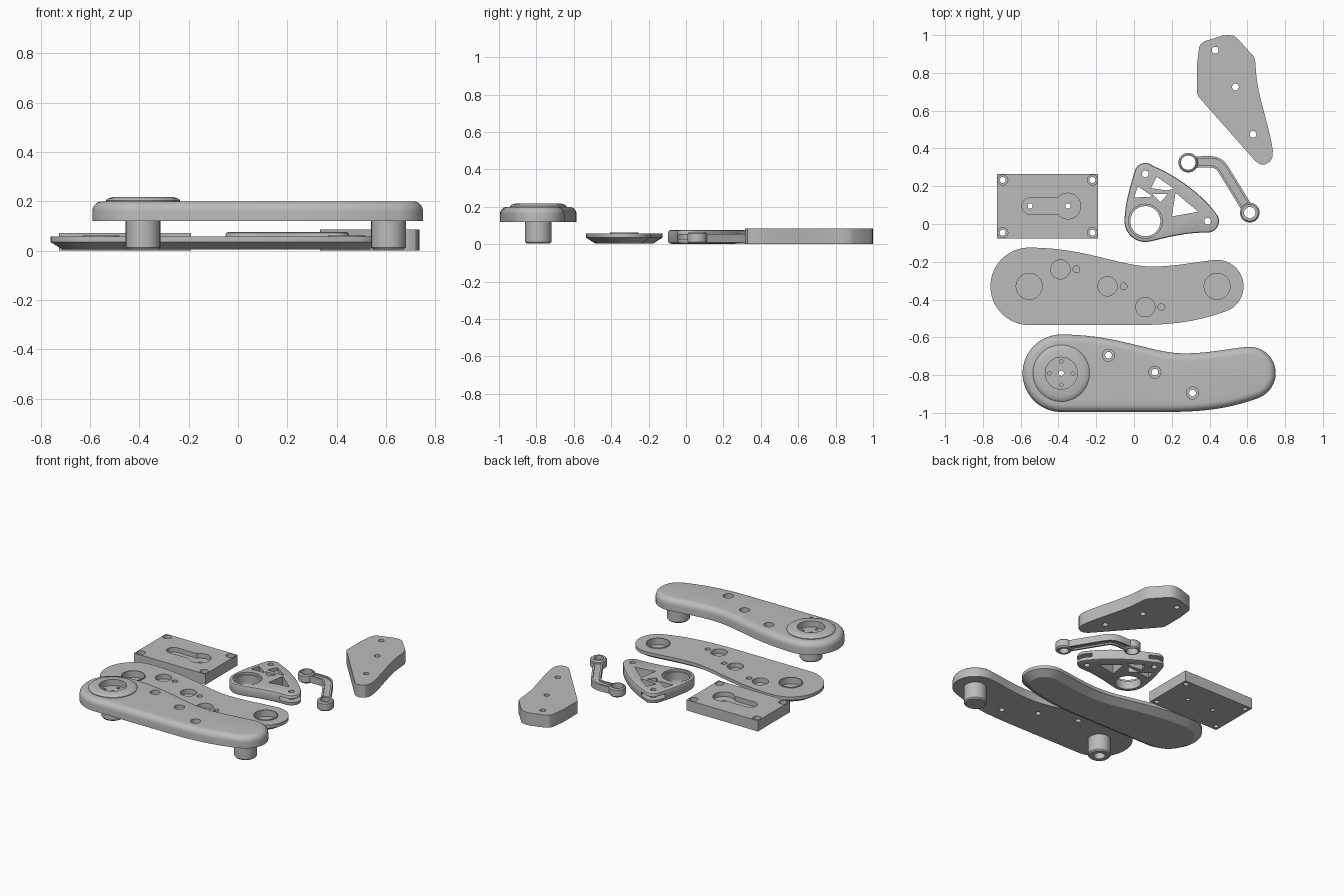
import bpy, bmesh, math
from mathutils import Vector
from mathutils.geometry import interpolate_bezier

if "Cube" in bpy.data.objects:
    bpy.data.objects.remove(bpy.data.objects["Cube"])

grey = bpy.data.materials.new("plain grey")
grey.diffuse_color = (0.5, 0.5, 0.5, 1)
grey.use_nodes = True
grey.node_tree.nodes["Principled BSDF"].inputs["Base Color"].default_value = grey.diffuse_color


# ---- 2D outline helpers ----
def arc(cx, cy, r, a0, a1, n=24):
    return [(cx + r * math.cos(math.radians(a0 + (a1 - a0) * i / n)),
             cy + r * math.sin(math.radians(a0 + (a1 - a0) * i / n))) for i in range(n + 1)]


def circle(cx, cy, r, n=40):
    return arc(cx, cy, r, 0, 360, n)[:-1]


def curve(a, b, c, d, n=14):
    pts = [Vector((*p, 0)) for p in (a, b, c, d)]
    return [(p.x, p.y) for p in interpolate_bezier(*pts, n)]


def tidy(pts):
    """Drop doubled points and make the loop run counter-clockwise."""
    out = []
    for p in pts:
        if not out or math.dist(p, out[-1]) > 1e-4:
            out.append(p)
    if math.dist(out[0], out[-1]) < 1e-4:
        out.pop()
    area = sum(a[0] * b[1] - b[0] * a[1] for a, b in zip(out, out[1:] + out[:1]))
    return out if area > 0 else out[::-1]


def ribbon(path, w):
    """Band of half width w along a path."""
    left, right = [], []
    for i, p in enumerate(path):
        a, b = Vector(path[max(i - 1, 0)]), Vector(path[min(i + 1, len(path) - 1)])
        t = (b - a).normalized()
        left.append((p[0] - t.y * w, p[1] + t.x * w))
        right.append((p[0] + t.y * w, p[1] - t.x * w))
    return right + left[::-1]


# ---- solid helpers ----
def loft(name, outline, levels):
    """Stack copies of an outline; levels are (inset, z) from bottom to top."""
    pts = tidy(outline)
    n = len(pts)
    bm = bmesh.new()
    rings = []
    for inset, z in levels:
        ring = []
        for i, p in enumerate(pts):
            t = (Vector(pts[(i + 1) % n]) - Vector(pts[i - 1])).normalized()
            ring.append(bm.verts.new((p[0] - t.y * inset, p[1] + t.x * inset, z)))
        rings.append(ring)
    bm.faces.new(rings[0][::-1])
    bm.faces.new(rings[-1])
    for lo, hi in zip(rings, rings[1:]):
        for i in range(n):
            j = (i + 1) % n
            bm.faces.new((lo[i], lo[j], hi[j], hi[i]))
    me = bpy.data.meshes.new(name)
    bm.to_mesh(me)
    bm.free()
    me.materials.append(grey)
    ob = bpy.data.objects.new(name, me)
    bpy.context.collection.objects.link(ob)
    return ob


def solid(outline, z0, z1):
    return loft("helper", outline, [(0, z0), (0, z1)])


def hole(x, y, r, z0=-0.1, z1=0.4):
    return solid(circle(x, y, r, 32), z0, z1)


def finish(ob, steps):
    """Apply (operation, helper) booleans in order, then smooth by angle."""
    for op, helper in steps:
        m = ob.modifiers.new("bool", 'BOOLEAN')
        m.operation, m.object, m.solver = op, helper, 'EXACT'
    dg = bpy.context.evaluated_depsgraph_get()
    dg.update()
    me = bpy.data.meshes.new_from_object(ob.evaluated_get(dg))
    ob.modifiers.clear()
    ob.data = me
    for _, helper in steps:
        bpy.data.objects.remove(helper)
    bpy.ops.object.select_all(action='DESELECT')
    ob.select_set(True)
    bpy.context.view_layer.objects.active = ob
    bpy.ops.object.shade_smooth_by_angle(angle=math.radians(30))


def cuts(*helpers):
    return [('DIFFERENCE', h) for h in helpers]


def adds(*helpers):
    return [('UNION', h) for h in helpers]


def arm_outline(x, y):
    pts = arc(0, 0, 0.205, 90, 270, 36)
    pts += curve((0.55, -0.205), (0.75, -0.205), (0.88, -0.19), (1.043, -0.1316))
    pts += arc(0.995, 0, 0.14, -70, 95, 28)
    pts += curve((0.983, 0.1395), (0.88, 0.13), (0.78, 0.105), (0.65, 0.105))
    pts += curve((0.65, 0.105), (0.48, 0.105), (0.3, 0.205), (0, 0.205), 20)
    return [(px + x, py + y) for px, py in pts]


# ---- arm cover: rounded top, collar, two posts, screw holes ----
cx, cy, R = -0.385, -0.79, 0.04
round_top = [(R * (1 - math.cos(a)), 0.2 - R + R * math.sin(a))
             for a in (math.radians(15 * i) for i in range(7))]
cover = loft("arm_cover", arm_outline(cx, cy), [(0, 0.12)] + round_top)
collar = loft("helper", circle(cx, cy, 0.15, 48),
              [(0, 0.18), (0, 0.204), (0.008, 0.211), (0.028, 0.217)])
posts = [loft("helper", circle(px, cy, 0.07), [(0.007, 0.005), (0, 0.013), (0, 0.15)])
         for px in (cx, 0.61)]
steps = adds(collar, *posts)
steps += cuts(hole(cx, cy, 0.085, 0.175), hole(cx, cy, 0.014), hole(cx, cy, 0.035, -0.1, 0.05))
for dx, dy in ((1, 0), (-1, 0), (0, 1), (0, -1)):
    steps += cuts(hole(cx + 0.062 * dx, cy + 0.062 * dy, 0.01, 0.15))
for x, y in ((-0.135, -0.695), (0.11, -0.785), (0.31, -0.895)):
    steps += cuts(hole(x, y, 0.032, 0.17), hole(x, y, 0.018))
finish(cover, steps)

# ---- arm base: chamfered underside, blind sockets ----
bx, by = -0.555, -0.33
base = loft("arm_base", arm_outline(bx, by), [(0.05, 0.004), (0, 0.035), (0, 0.057)])
ends = (bx, bx + 0.995)
steps = adds(*[solid(circle(x, by, 0.075), 0.045, 0.062) for x in ends])
steps += cuts(*[hole(x, by, 0.069, 0.018) for x in ends])
for x, y in ((-0.39, -0.24), (-0.14, -0.33), (0.06, -0.44)):
    steps += cuts(hole(x, y, 0.051, 0.025), hole(x + 0.085, y, 0.018, 0.025))
finish(base, steps)

# ---- mounting block with keyhole pocket ----
x0, x1, y0, y1 = -0.725, -0.19, -0.078, 0.265
block = solid([(x0, y0), (x1, y0), (x1, y1), (x0, y1)], 0, 0.072)
block.name = "mounting_block"
slot = arc(-0.55, 0.095, 0.043, 90, 270) + arc(-0.35, 0.095, 0.068, -140.8, 140.8, 36)
steps = cuts(solid(slot, 0.04, 0.2), hole(-0.55, 0.095, 0.014), hole(-0.35, 0.095, 0.014))
for x in (x0 + 0.03, x1 - 0.03):
    for y in (y0 + 0.032, y1 - 0.032):
        steps += cuts(hole(x, y, 0.027, 0.045), hole(x, y, 0.016))
finish(block, steps)

# ---- truss bracket with ring and two forked corners ----
top_end = arc(0.06, 0.265, 0.058, 50, 165)
right_end = arc(0.39, 0.015, 0.06, -90, 40)
ring = arc(0.06, 0.015, 0.11, 180, 280)
outline = ring + curve(ring[-1], (0.15, -0.08), (0.25, -0.045), right_end[0])
outline += right_end + curve(right_end[-1], (0.37, 0.145), (0.24, 0.25), top_end[0])
outline += top_end + curve(top_end[-1], (-0.02, 0.2), (-0.05, 0.1), ring[0])
bracket = loft("truss_bracket", outline,
               [(0.01, 0.004), (0.003, 0.007), (0, 0.014), (0, 0.065), (0.003, 0.072), (0.01, 0.075)])
steps = cuts(hole(0.06, 0.015, 0.08), hole(0.06, 0.015, 0.09, 0.06))
windows = ([(0, 0.14), (0.02, 0.2), (0.1, 0.145)],
           [(0.09, 0.19), (0.12, 0.25), (0.215, 0.185), (0.17, 0.178)],
           [(0.14, 0.115), (0.095, 0.16), (0.18, 0.16)],
           [(0.22, 0.165), (0.34, 0.065), (0.2, 0.04)])
steps += cuts(*[solid(w, -0.1, 0.2) for w in windows])
for x, y in ((0.06, 0.265), (0.39, 0.015)):
    steps += cuts(hole(x, y, 0.075, 0.027, 0.052), hole(x, y, 0.018))
finish(bracket, steps)

# ---- bent link with two eyes and grooved faces ----
eyes = ((0.287, 0.325), (0.613, 0.06))
path = [eyes[0], (0.34, 0.328)]
path += curve((0.39, 0.33), (0.46, 0.33), (0.465, 0.3), (0.5, 0.245)) + [eyes[1]]
link = loft("bent_link", ribbon(path, 0.03), [(0, 0.01), (0, 0.055)])
groove = ribbon(path, 0.018)
steps = cuts(solid(groove, 0.045, 0.1), solid(groove, -0.1, 0.02))
steps += adds(*[loft("helper", circle(x, y, 0.052), [(0.008, 0.004), (0, 0.012), (0, 0.056), (0.008, 0.064)])
                for x, y in eyes])
steps += cuts(hole(*eyes[0], 0.038), hole(*eyes[1], 0.03))
finish(link, steps)

# ---- shaped spacer plate with three holes ----
side = curve((0.645, 0.82), (0.652, 0.68), (0.71, 0.55), (0.735, 0.39))
outline = [(0.333, 0.7), (0.333, 0.84), (0.345, 0.935), (0.355, 0.955), (0.375, 0.968), (0.47, 0.998),
           (0.5, 1.0), (0.525, 0.997), (0.545, 0.985), (0.63, 0.892), (0.641, 0.87)]
outline += side + [(0.733, 0.355), (0.72, 0.33), (0.695, 0.316), (0.67, 0.316), (0.645, 0.33),
                   (0.345, 0.67), (0.336, 0.684)]
spacer = solid(outline, 0, 0.085)
spacer.name = "spacer_plate"
finish(spacer, cuts(*[hole(x, y, 0.018) for x, y in ((0.43, 0.92), (0.537, 0.725), (0.63, 0.475))]))
